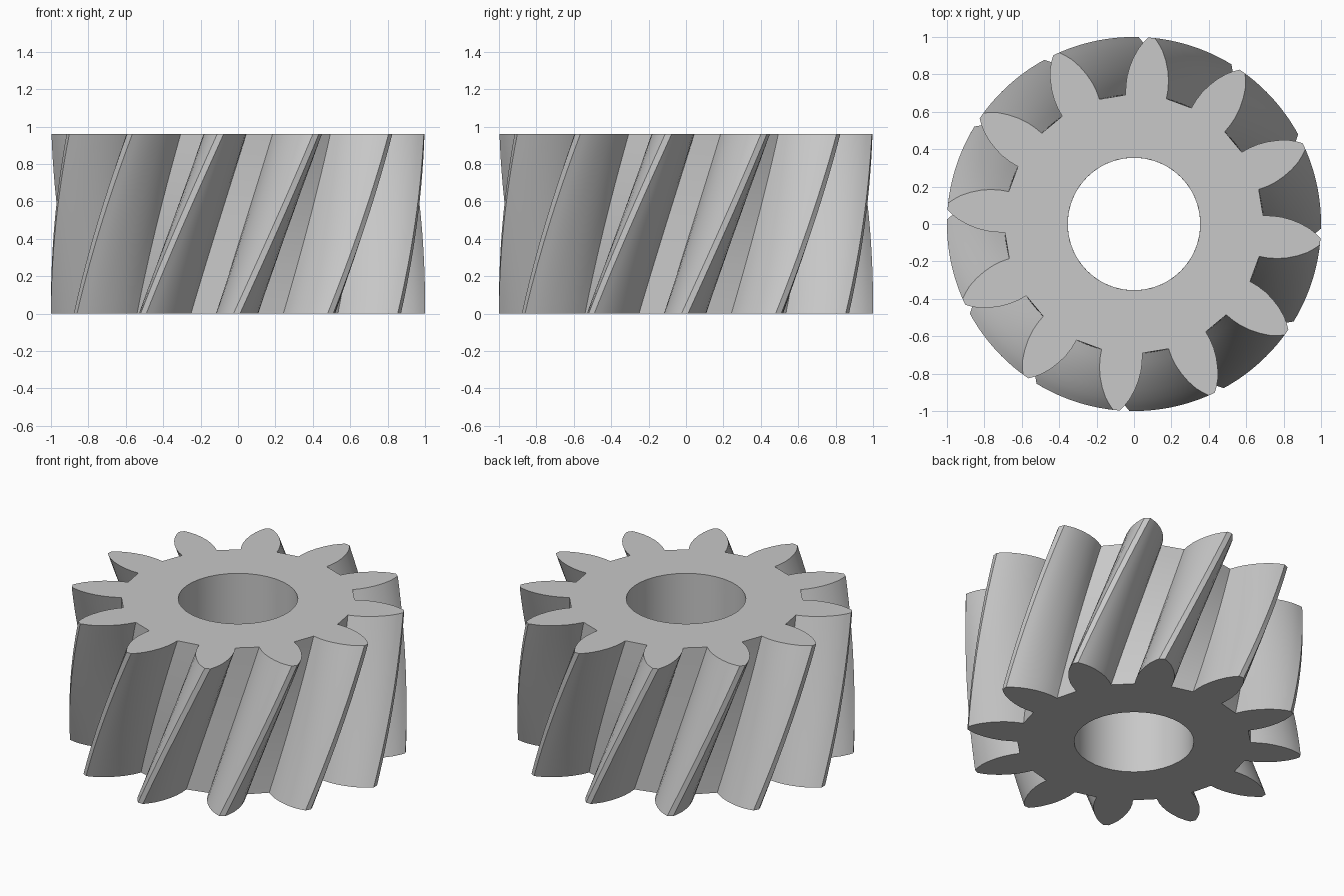
import bpy, bmesh
from math import sin, cos, radians

TEETH = 12
HEIGHT = 0.96
TWIST = 25.0          # degrees gained from bottom to top
TOP_PHASE = 84.6      # direction of one tooth on the top face
BORE_R = 0.355
BORE_STEPS = 3        # bore segments per tooth
SLICES = 14
PITCH = 360 / TEETH

# One flank: radius and half angle of the tooth
FLANK = [(0.692, 9.1), (0.74, 8.8), (0.79, 8.1), (0.84, 7.0),
         (0.89, 5.6), (0.94, 3.9), (0.975, 2.3), (1.0, 1.0)]
TOOTH = [(r, -a) for r, a in FLANK] + [(r, a) for r, a in reversed(FLANK)]

old = bpy.data.objects.get("Cube")
if old:
    bpy.data.objects.remove(old, do_unlink=True)

steel = bpy.data.materials.new("plain grey steel")
steel.use_nodes = True
GREY = (0.58, 0.58, 0.58, 1)
steel.diffuse_color = GREY
steel.node_tree.nodes["Principled BSDF"].inputs["Base Color"].default_value = GREY

bm = bmesh.new()


def ring(points, z, turn):
    """Repeat polar points once per tooth at one height."""
    return [bm.verts.new((r * cos(radians(a + turn + PITCH * k)),
                          r * sin(radians(a + turn + PITCH * k)), z))
            for k in range(TEETH) for r, a in points]


def skin(lower, upper):
    n = len(lower)
    for i in range(n):
        j = (i + 1) % n
        bm.faces.new((lower[i], lower[j], upper[j], upper[i]))


# Twisted teeth and bore, slice by slice
bore_points = [(BORE_R, -FLANK[0][1] + PITCH * s / BORE_STEPS)
               for s in range(BORE_STEPS)]
outer, inner = [], []
for s in range(SLICES + 1):
    t = s / SLICES
    turn = TOP_PHASE - TWIST * (1 - t)
    outer.append(ring(TOOTH, HEIGHT * t, turn))
    inner.append(ring(bore_points, HEIGHT * t, turn))
for s in range(SLICES):
    skin(outer[s], outer[s + 1])
    skin(inner[s + 1], inner[s])

# End faces, one sector per tooth
n = len(TOOTH)
for level in (0, SLICES):
    o, b = outer[level], inner[level]
    for k in range(TEETH):
        rim = [o[(k * n + i) % len(o)] for i in range(n + 1)]
        hole = [b[(k * BORE_STEPS + i) % len(b)] for i in range(BORE_STEPS + 1)]
        bm.faces.new(rim + hole[::-1])

bmesh.ops.recalc_face_normals(bm, faces=bm.faces[:])
mesh = bpy.data.meshes.new("helical_gear")
bm.to_mesh(mesh)
bm.free()
mesh.materials.append(steel)

gear = bpy.data.objects.new("helical_gear", mesh)
bpy.context.collection.objects.link(gear)
bpy.ops.object.select_all(action="DESELECT")
gear.select_set(True)
bpy.context.view_layer.objects.active = gear
bpy.ops.object.shade_smooth_by_angle(angle=radians(30))
